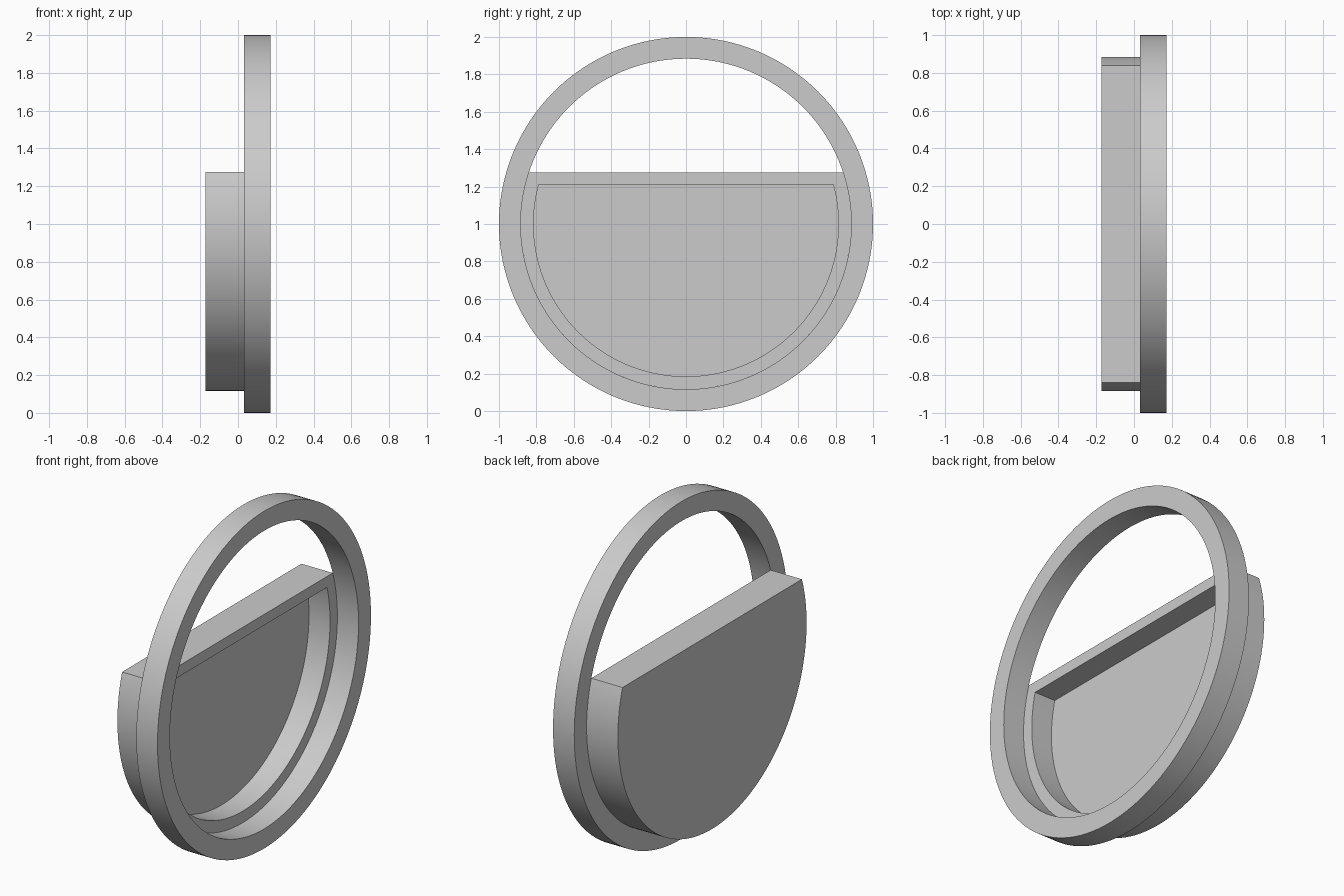
import bpy, bmesh, math

cube = bpy.data.objects.get("Cube")
if cube:
    bpy.data.objects.remove(cube, do_unlink=True)

CENTRE_Z = 1.0
SEGMENTS = 128

grey = bpy.data.materials.new("plain_grey")
grey.use_nodes = True
colour = (0.6, 0.6, 0.6, 1)
grey.diffuse_color = colour
grey.node_tree.nodes["Principled BSDF"].inputs["Base Color"].default_value = colour


def circle(x, radius):
    """Full circle facing along x."""
    angles = [math.tau * i / SEGMENTS for i in range(SEGMENTS)]
    return [(x, radius * math.cos(a), CENTRE_Z + radius * math.sin(a)) for a in angles]


def cut_circle(x, radius, cut):
    """Circle whose top is cut flat at a height above the centre."""
    start = math.pi - math.asin(cut / radius)
    sweep = math.pi + 2 * math.asin(cut / radius)
    angles = [start + sweep * i / SEGMENTS for i in range(SEGMENTS + 1)]
    return [(x, radius * math.cos(a), CENTRE_Z + radius * math.sin(a)) for a in angles]


def loft(name, outlines, closed):
    """Join outlines in order, then either wrap round or cap both ends."""
    bm = bmesh.new()
    loops = [[bm.verts.new(p) for p in outline] for outline in outlines]
    pairs = list(zip(loops, loops[1:]))
    if closed:
        pairs.append((loops[-1], loops[0]))
    else:
        bm.faces.new(loops[0])
        bm.faces.new(loops[-1])
    for a, b in pairs:
        for i in range(len(a)):
            j = (i + 1) % len(a)
            bm.faces.new((a[i], a[j], b[j], b[i]))
    bmesh.ops.recalc_face_normals(bm, faces=bm.faces)
    mesh = bpy.data.meshes.new(name)
    bm.to_mesh(mesh)
    bm.free()
    mesh.materials.append(grey)
    obj = bpy.data.objects.new(name, mesh)
    bpy.context.collection.objects.link(obj)
    bpy.ops.object.select_all(action="DESELECT")
    obj.select_set(True)
    bpy.context.view_layer.objects.active = obj
    bpy.ops.object.shade_smooth_by_angle(angle=math.radians(30))
    return obj


# Round rim
BACK, JOIN, FRONT = -0.172, 0.033, 0.172
OPENING = 0.884
loft("outer_ring", [circle(JOIN, 1), circle(FRONT, 1),
                    circle(FRONT, OPENING), circle(JOIN, OPENING)], True)

# Hollow tray behind the rim, flat on top and open to the rim side
FLOOR = -0.105
loft("half_tray", [cut_circle(BACK, OPENING, 0.275), cut_circle(JOIN, OPENING, 0.275),
                   cut_circle(JOIN, 0.815, 0.21), cut_circle(FLOOR, 0.815, 0.21)], False)
